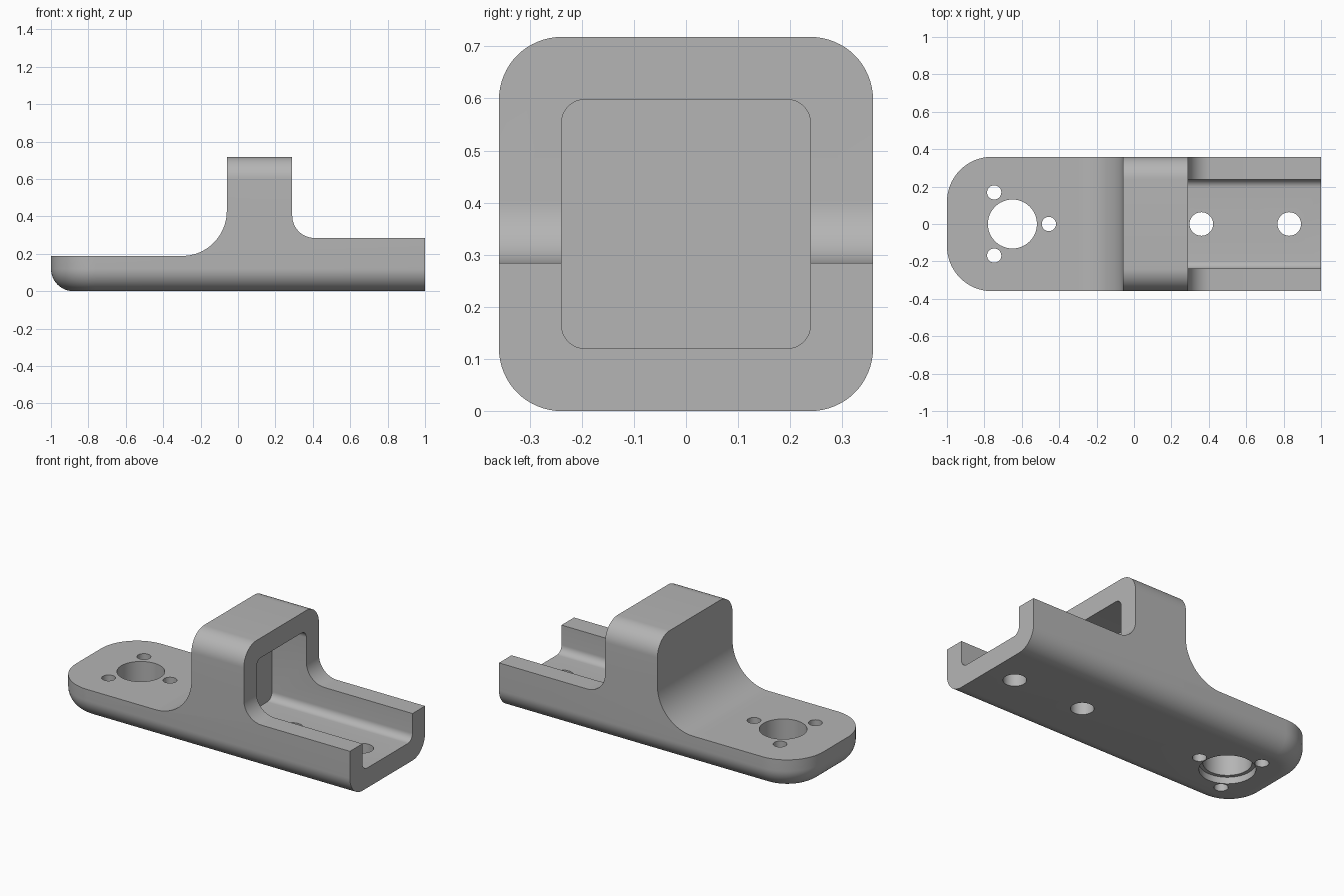
import bpy
import bmesh
from math import sin, cos, pi, sqrt
from mathutils import Matrix

if "Cube" in bpy.data.objects:
    bpy.data.objects.remove(bpy.data.objects["Cube"])

WIDTH, HEIGHT = 0.718, 0.718
WALL = 0.12            # wall thickness and outer edge radius
HALF = WIDTH / 2
PLATE_TOP, RAIL_TOP = 0.188, 0.284
TOWER = (-0.06, 0.29)  # tower start and end along x

grey = bpy.data.materials.new("plain grey")
grey.use_nodes = True
grey.diffuse_color = (0.46, 0.46, 0.46, 1)
grey.node_tree.nodes["Principled BSDF"].inputs["Base Color"].default_value = grey.diffuse_color


def arc(cx, cy, r, start, end, steps=16):
    """Points along an arc, angles in quarter turns."""
    angles = [(start + (end - start) * i / steps) * pi / 2 for i in range(steps + 1)]
    return [(cx + r * cos(a), cy + r * sin(a)) for a in angles]


def loft(name, rings):
    """Closed solid through equal rings of 3D points."""
    bm = bmesh.new()
    loops = [[bm.verts.new(p) for p in ring] for ring in rings]
    n = len(loops[0])
    for low, high in zip(loops, loops[1:]):
        for i in range(n):
            j = (i + 1) % n
            bm.faces.new((low[i], low[j], high[j], high[i]))
    bm.faces.new(loops[0][::-1])
    bm.faces.new(loops[-1])
    bmesh.ops.recalc_face_normals(bm, faces=bm.faces)
    mesh = bpy.data.meshes.new(name)
    bm.to_mesh(mesh)
    bm.free()
    mesh.materials.append(grey)
    obj = bpy.data.objects.new(name, mesh)
    bpy.context.collection.objects.link(obj)
    return obj


def cylinder(name, x, y, r, z0, z1):
    circle = arc(x, y, r, 0, 4, 48)[:-1]
    return loft(name, [[(px, py, z) for px, py in circle] for z in (z0, z1)])


def combine(body, cutter, operation):
    mod = body.modifiers.new(cutter.name, 'BOOLEAN')
    mod.operation, mod.solver, mod.object = operation, 'EXACT', cutter
    bpy.context.view_layer.objects.active = body
    bpy.ops.object.modifier_apply(modifier=mod.name)
    bpy.data.objects.remove(cutter)


# Outer hull: rounded end in plan, with rolled long edges
def plan_ring(z, inset):
    corner = 0.24
    r, side = corner - inset, HALF - corner
    outline = [(1, -HALF + inset), (1, HALF - inset)]
    outline += arc(-1 + corner, side, r, 1, 2) + arc(-1 + corner, -side, r, 2, 3)
    return [(x, y, z) for x, y in outline]


roll = [(WALL * (1 - cos(a)), WALL * (1 - sin(a))) for a in (i * pi / 32 for i in range(17))]
rings = [plan_ring(z, inset) for z, inset in roll]
rings += [plan_ring(HEIGHT - z, inset) for z, inset in reversed(roll)]
bracket = loft("bracket_body", rings)

# Side silhouette: plate, tower and rails joined by fillets
x0, x1 = TOWER
silhouette = [(-1.1, -0.1), (1.1, -0.1), (1.1, RAIL_TOP)]
silhouette += arc(x1 + 0.12, RAIL_TOP + 0.12, 0.12, 3, 2)
silhouette += [(x1, 0.9), (x0, 0.9)]
silhouette += arc(x0 - 0.24, PLATE_TOP + 0.24, 0.24, 4, 3, 24)
silhouette += [(-1.1, PLATE_TOP)]
prism = loft("side_silhouette", [[(x, y, z) for x, z in silhouette] for y in (-0.6, 0.6)])
combine(bracket, prism, 'INTERSECT')

# Rounded square pocket running out through the rails
h, r, mid = HALF - WALL, 0.045, HEIGHT / 2
s = h - r
section = []
for q, (sy, sz) in enumerate([(s, s), (-s, s), (-s, -s), (s, -s)]):
    section += arc(sy, mid + sz, r, q, q + 1, 10)
pocket = loft("pocket", [[(x, y, z) for y, z in section] for x in (x0 + WALL, 1.1)])
combine(bracket, pocket, 'DIFFERENCE')

# Mounting holes in the rail floor
for x in (0.36, 0.83):
    combine(bracket, cylinder("rail_hole", x, 0, 0.063, -0.1, 0.2), 'DIFFERENCE')

# Large bore with a shallow recess below, and three screw holes around it
BORE_X = -0.65
combine(bracket, cylinder("bore", BORE_X, 0, 0.131, -0.1, 0.3), 'DIFFERENCE')
combine(bracket, cylinder("bore_recess", BORE_X, 0, 0.152, -0.1, 0.04), 'DIFFERENCE')
for k in range(3):
    a = k * 2 * pi / 3
    hole = cylinder("screw_hole", BORE_X + 0.195 * cos(a), 0.195 * sin(a), 0.038, -0.1, 0.3)
    combine(bracket, hole, 'DIFFERENCE')

# Smooth fillets, crisp edges
bpy.ops.object.select_all(action='DESELECT')
bracket.select_set(True)
bpy.context.view_layer.objects.active = bracket
bpy.ops.object.shade_smooth_by_angle(angle=pi / 6)
